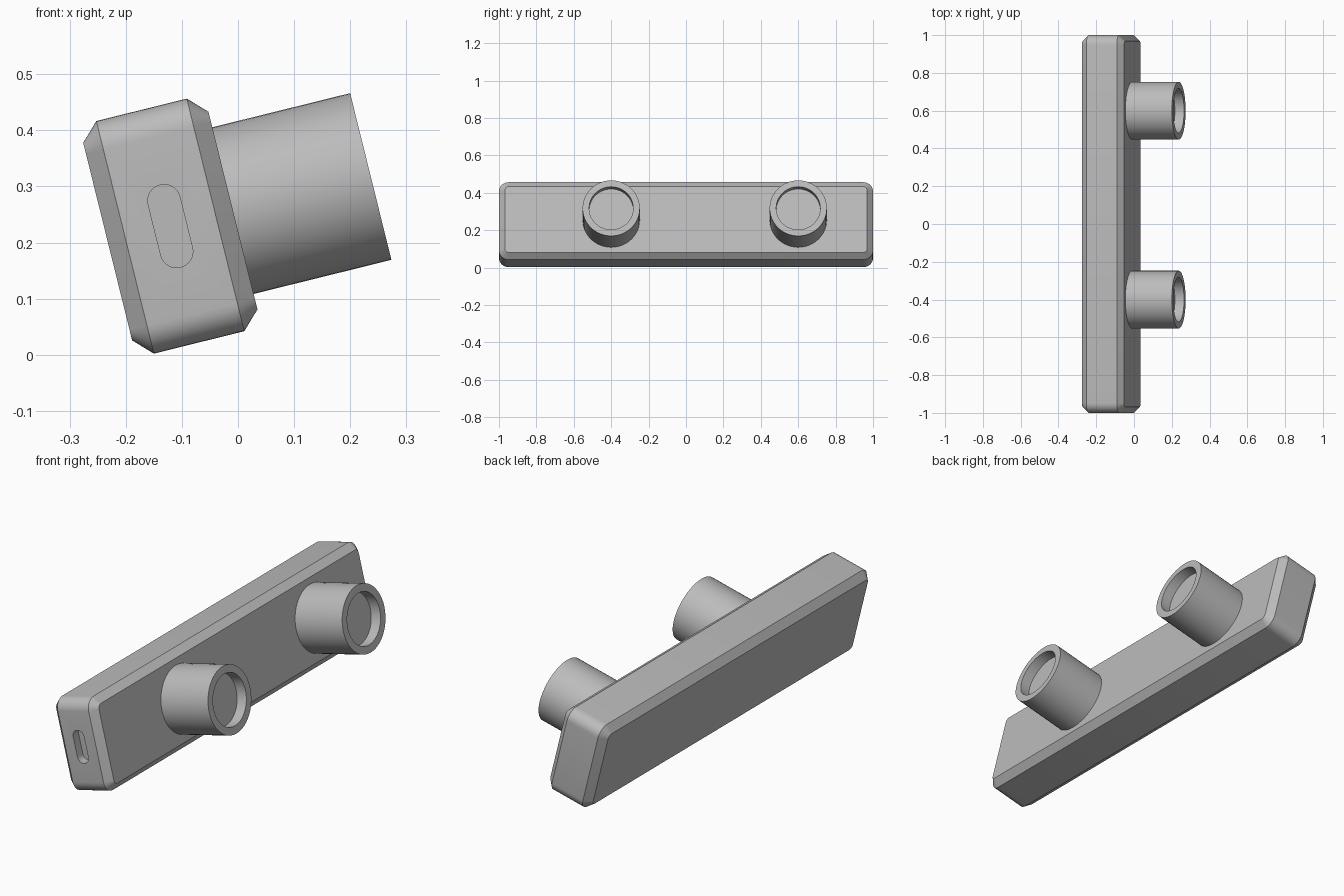
import bpy, bmesh
from math import sin, cos, pi, radians
from mathutils import Matrix

cube = bpy.data.objects.get("Cube")
if cube:
    bpy.data.objects.remove(cube)

grey = bpy.data.materials.new("mid grey")
grey.use_nodes = True
colour = (0.5, 0.5, 0.5, 1)
grey.diffuse_color = colour
grey.node_tree.nodes["Principled BSDF"].inputs["Base Color"].default_value = colour

# Everything is built upright, then leaned back about y
LEAN = Matrix.Rotation(radians(-13.9), 4, 'Y')
BACK, FACE, TIP = -0.177, 0.053, 0.306
MID_X, MID_Z = -0.062, 0.2515
HALF_Y, HALF_Z, CHAMFER = 1.0, 0.2135, 0.032


def rounded_rect(half_a, half_b, radius, steps=8):
    """Outline of a rectangle with round corners, counter-clockwise."""
    points = []
    for q, (sa, sb) in enumerate([(1, 1), (-1, 1), (-1, -1), (1, -1)]):
        for i in range(steps + 1):
            t = (q + i / steps) * pi / 2
            points.append((sa * (half_a - radius) + radius * cos(t),
                           sb * (half_b - radius) + radius * sin(t)))
    return points


def loft(name, rings, cap_start=True):
    """Skin a list of equal-length rings and cap the ends."""
    bm = bmesh.new()
    loops = [[bm.verts.new(p) for p in ring] for ring in rings]
    for a, b in zip(loops, loops[1:]):
        for i in range(len(a)):
            j = (i + 1) % len(a)
            bm.faces.new((a[i], a[j], b[j], b[i]))
    if cap_start:
        bm.faces.new(loops[0][::-1])
    bm.faces.new(loops[-1])
    bmesh.ops.recalc_face_normals(bm, faces=bm.faces)
    bm.transform(LEAN)
    mesh = bpy.data.meshes.new(name)
    bm.to_mesh(mesh)
    bm.free()
    mesh.materials.append(grey)
    obj = bpy.data.objects.new(name, mesh)
    bpy.context.collection.objects.link(obj)
    return obj


def smooth(obj):
    bpy.ops.object.select_all(action='DESELECT')
    obj.select_set(True)
    bpy.context.view_layer.objects.active = obj
    bpy.ops.object.shade_smooth_by_angle(angle=radians(30))


# Chamfered bar with rounded corners
body_rings = []
for x, inset in [(BACK, CHAMFER), (BACK + CHAMFER, 0),
                 (FACE - CHAMFER, 0), (FACE, CHAMFER)]:
    outline = rounded_rect(HALF_Y - inset, HALF_Z - inset, 0.052 - inset)
    body_rings.append([(x, y, MID_Z + z) for y, z in outline])
body = loft("bar_body", body_rings)

# Shallow slot in the front end
slot = rounded_rect(0.029, 0.0755, 0.0289)
cutter = loft("slot_cutter", [[(MID_X + x, y, MID_Z + z) for x, z in slot]
                              for y in (-1.1, -0.96)])
cutter.hide_render = True
cut = body.modifiers.new("slot", 'BOOLEAN')
cut.operation = 'DIFFERENCE'
cut.solver = 'EXACT'
cut.object = cutter
bpy.context.view_layer.objects.active = body
bpy.ops.object.modifier_apply(modifier=cut.name)
bpy.data.objects.remove(cutter)
smooth(body)

# Round pegs with a recessed end
for name, y0 in [("front_peg", -0.4), ("rear_peg", 0.6)]:
    profile = [(FACE - 0.01, 0.153), (TIP, 0.153), (TIP, 0.118), (TIP - 0.05, 0.118)]
    rings = [[(x, y0 + r * cos(i * pi / 24), MID_Z + r * sin(i * pi / 24))
              for i in range(48)] for x, r in profile]
    smooth(loft(name, rings, cap_start=False))
